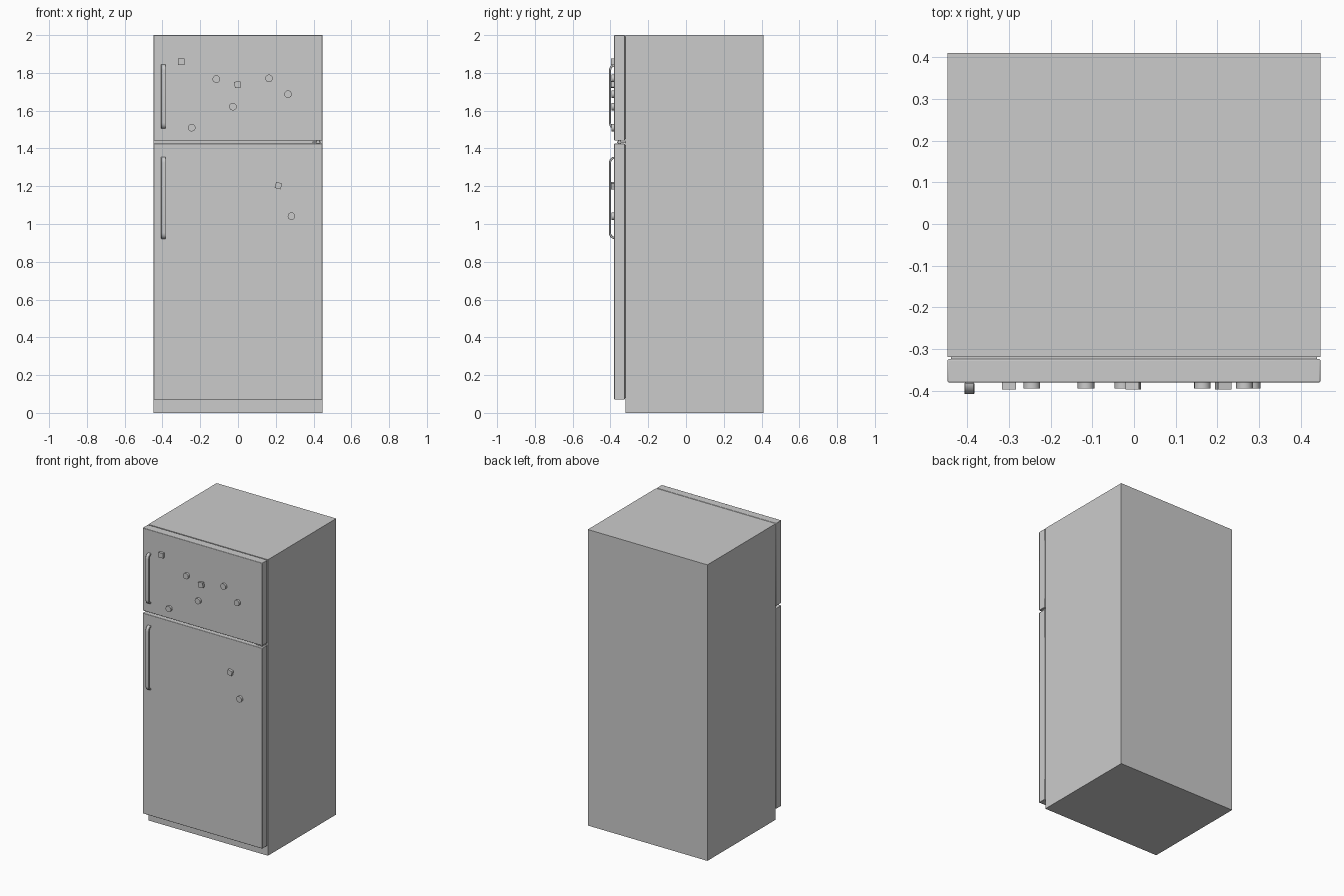
import bpy, bmesh
from math import sin, cos, pi, radians
from mathutils import Matrix

if "Cube" in bpy.data.objects:
    bpy.data.objects.remove(bpy.data.objects["Cube"])

DOOR_FRONT = -0.38


def finish(name, bm, bevel=0.0, segments=2):
    bmesh.ops.recalc_face_normals(bm, faces=bm.faces)
    me = bpy.data.meshes.new(name)
    bm.to_mesh(me)
    bm.free()
    ob = bpy.data.objects.new(name, me)
    bpy.context.collection.objects.link(ob)
    if bevel:
        mod = ob.modifiers.new("bevel", 'BEVEL')
        mod.width, mod.segments = bevel, segments
        mod.limit_method = 'ANGLE'
        mod.angle_limit = radians(40)
    bpy.context.view_layer.objects.active = ob
    ob.select_set(True)
    bpy.ops.object.shade_smooth_by_angle(angle=radians(35))
    ob.select_set(False)
    return ob


def box(name, x, y, z, bevel=0.0, turn=0.0):
    """Box from (min, max) ranges, optionally turned about its own y axis."""
    bm = bmesh.new()
    centre = [(a + b) / 2 for a, b in (x, y, z)]
    size = [b - a for a, b in (x, y, z)]
    m = (Matrix.Translation(centre) @ Matrix.Rotation(radians(turn), 4, 'Y')
         @ Matrix.Diagonal((*size, 1)))
    bmesh.ops.create_cube(bm, size=1, matrix=m)
    return finish(name, bm, bevel)


def disc(name, x, z, y, radius, sides=16):
    """Cylinder lying along y between the given y range."""
    bm = bmesh.new()
    m = Matrix.Translation((x, sum(y) / 2, z)) @ Matrix.Rotation(pi / 2, 4, 'X')
    bmesh.ops.create_cone(bm, cap_ends=True, segments=sides, radius1=radius,
                          radius2=radius, depth=y[1] - y[0], matrix=m)
    return finish(name, bm)


def handle(name, z0, z1, x0=-0.407, x1=-0.383):
    """Bar with both ends curving back into the door."""
    def side(reach, rise, inset):
        pts = []
        for end, sgn in ((z0 + inset, 1), (z1 - inset, -1)):
            arc = [(DOOR_FRONT - reach * sin(t), end + sgn * rise * (1 - cos(t)))
                   for t in [i * pi / 12 for i in range(7)]]
            pts += arc if sgn == 1 else arc[::-1]
        return pts
    outline = side(0.028, 0.032, 0) + side(0.017, 0.022, 0.012)[::-1]
    bm = bmesh.new()
    n = len(outline) // 2
    rows = [[bm.verts.new((x, y, z)) for y, z in outline] for x in (x0, x1)]
    for i in range(2 * n):
        j = (i + 1) % (2 * n)
        bm.faces.new((rows[0][i], rows[0][j], rows[1][j], rows[1][i]))
    for r in rows:
        for i in range(n - 1):
            bm.faces.new((r[i], r[i + 1], r[2 * n - 2 - i], r[2 * n - 1 - i]))
    return finish(name, bm, 0.002, 1)


# Cabinet
W = 0.447
box("cabinet", (-W, W), (-0.319, 0.41), (0, 2))

# Doors with recessed gaskets
for label, z0, z1 in (("freezer", 1.441, 2.0), ("fridge", 0.07, 1.425)):
    box(label + "_door", (-W, W), (DOOR_FRONT, -0.324), (z0, z1), 0.003)
    box(label + "_gasket", (-W + 0.008, W - 0.008), (-0.326, -0.317),
        (z0 + 0.008, z1 - 0.008))

# Handles
handle("freezer_handle", 1.504, 1.845)
handle("fridge_handle", 0.921, 1.356)

# Middle hinge in the gap between the doors
box("hinge_plate", (0.395, 0.438), (-0.366, -0.317), (1.429, 1.437))
bm = bmesh.new()
bmesh.ops.create_cone(bm, cap_ends=True, segments=12, radius1=0.008, radius2=0.008,
                      depth=0.03, matrix=Matrix.Translation((0.424, -0.352, 1.433)))
finish("hinge_pin", bm)

# Round magnets
for i, (x, z) in enumerate([(-0.115, 1.767), (-0.027, 1.621), (-0.245, 1.51),
                            (0.164, 1.771), (0.265, 1.687), (0.283, 1.041)]):
    disc(f"round_magnet_{i + 1}", x, z, (-0.395, -0.379), 0.02)

# Square magnets, some hung crooked
for i, (x, z, turn) in enumerate([(-0.3, 1.859, 0), (-0.002, 1.738, -9),
                                  (0.214, 1.203, 14)]):
    s = 0.0165
    box(f"square_magnet_{i + 1}", (x - s, x + s), (-0.397, -0.379),
        (z - s, z + s), 0, turn)
